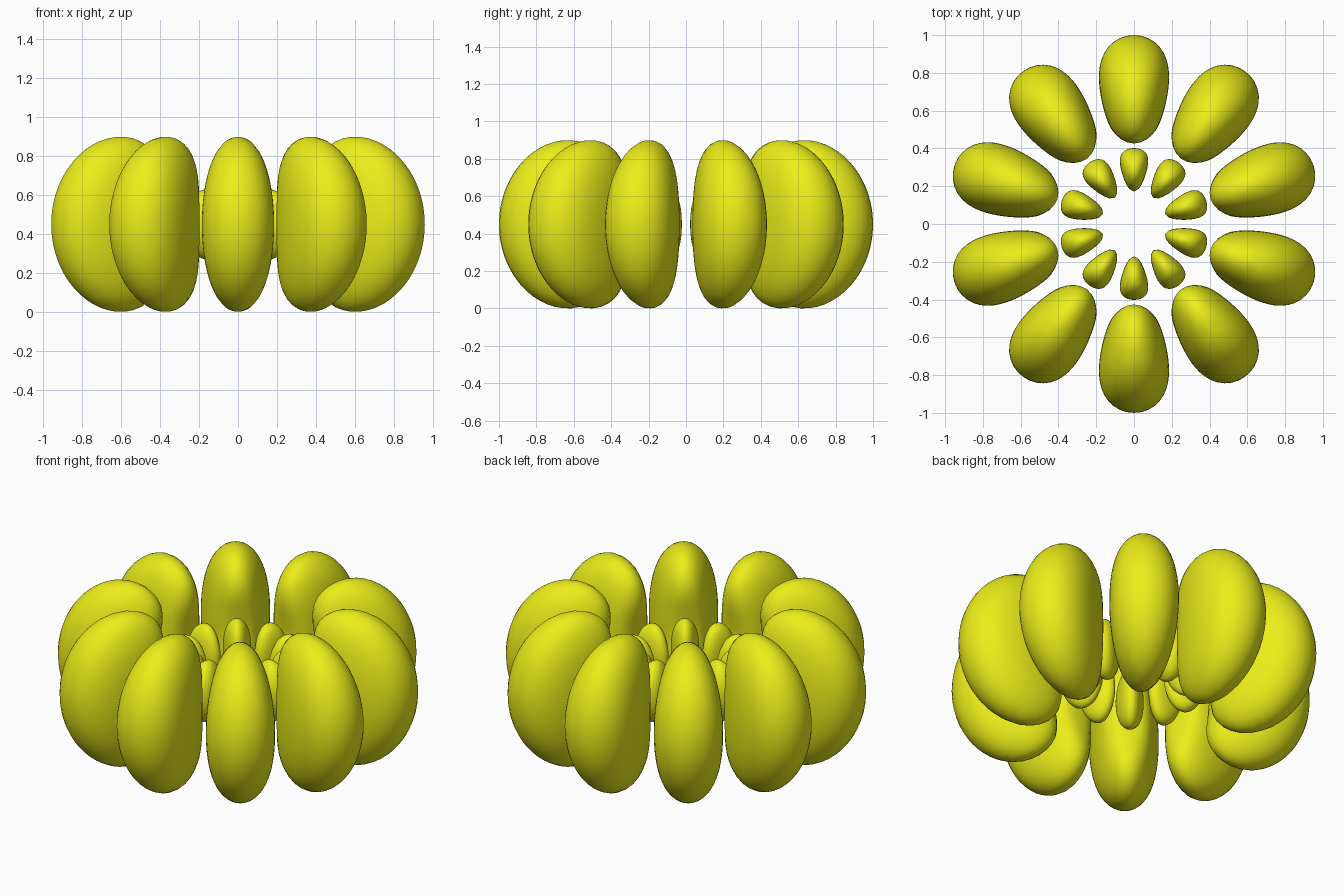
import bpy, bmesh, math
from mathutils import Vector

if "Cube" in bpy.data.objects:
    bpy.data.objects.remove(bpy.data.objects["Cube"])

PETALS, MID_Z = 10, 0.45

yellow = bpy.data.materials.new("yellow")
yellow.diffuse_color = (0.83, 0.85, 0.01, 1)
yellow.use_nodes = True
yellow.node_tree.nodes["Principled BSDF"].inputs["Base Color"].default_value = yellow.diffuse_color


def field(p, k, node, decay, level):
    """Positive inside a lobe: log of radial wave times fifth-order angular wave."""
    r = p.length
    phi = math.atan2(p.y, p.x)
    if r < 1e-4 or abs(phi) >= math.pi / PETALS or abs(r - node) < 1e-6:
        return -1
    flat = math.hypot(p.x, p.y) / r
    angular = flat ** 5 * math.cos(PETALS / 2 * phi)
    if angular < 1e-6:
        return -1
    return (k * math.log(r) + decay * (1 - r) + level
            + math.log(abs(r - node)) + math.log(angular))


def lobe_mesh(name, centre, reach, params, segments, rings):
    """Push a sphere outward from a centre until it meets the lobe surface."""
    bm = bmesh.new()
    bmesh.ops.create_uvsphere(bm, u_segments=segments, v_segments=rings, radius=1)
    c = Vector((centre, 0, 0))
    for v in bm.verts:
        d = v.co.normalized()
        inside, step = 0.0, reach / 60
        # march to the first crossing, then bisect
        while inside < reach and field(c + d * (inside + step), *params) > 0:
            inside += step
        lo, hi = inside, inside + step
        for _ in range(16):
            mid = (lo + hi) / 2
            if field(c + d * mid, *params) > 0:
                lo = mid
            else:
                hi = mid
        v.co = c + d * lo
    for f in bm.faces:
        f.smooth = True
    me = bpy.data.meshes.new(name)
    bm.to_mesh(me)
    bm.free()
    me.materials.append(yellow)
    return me


# Large outer lobes and small inner lobes, ten of each around the axis
outer = lobe_mesh("outer_lobe", 0.70, 0.7, (4.33, 0.425, 11.68, 0.553), 48, 32)
inner = lobe_mesh("inner_lobe", 0.31, 0.3, (6.0, 0.44, 13.64, 0.58), 32, 24)
for name, mesh in (("outer_lobe", outer), ("inner_lobe", inner)):
    for i in range(PETALS):
        ob = bpy.data.objects.new(f"{name}_{i + 1}", mesh)
        ob.location.z = MID_Z
        ob.rotation_euler.z = math.pi / 2 + i * math.tau / PETALS
        bpy.context.collection.objects.link(ob)
